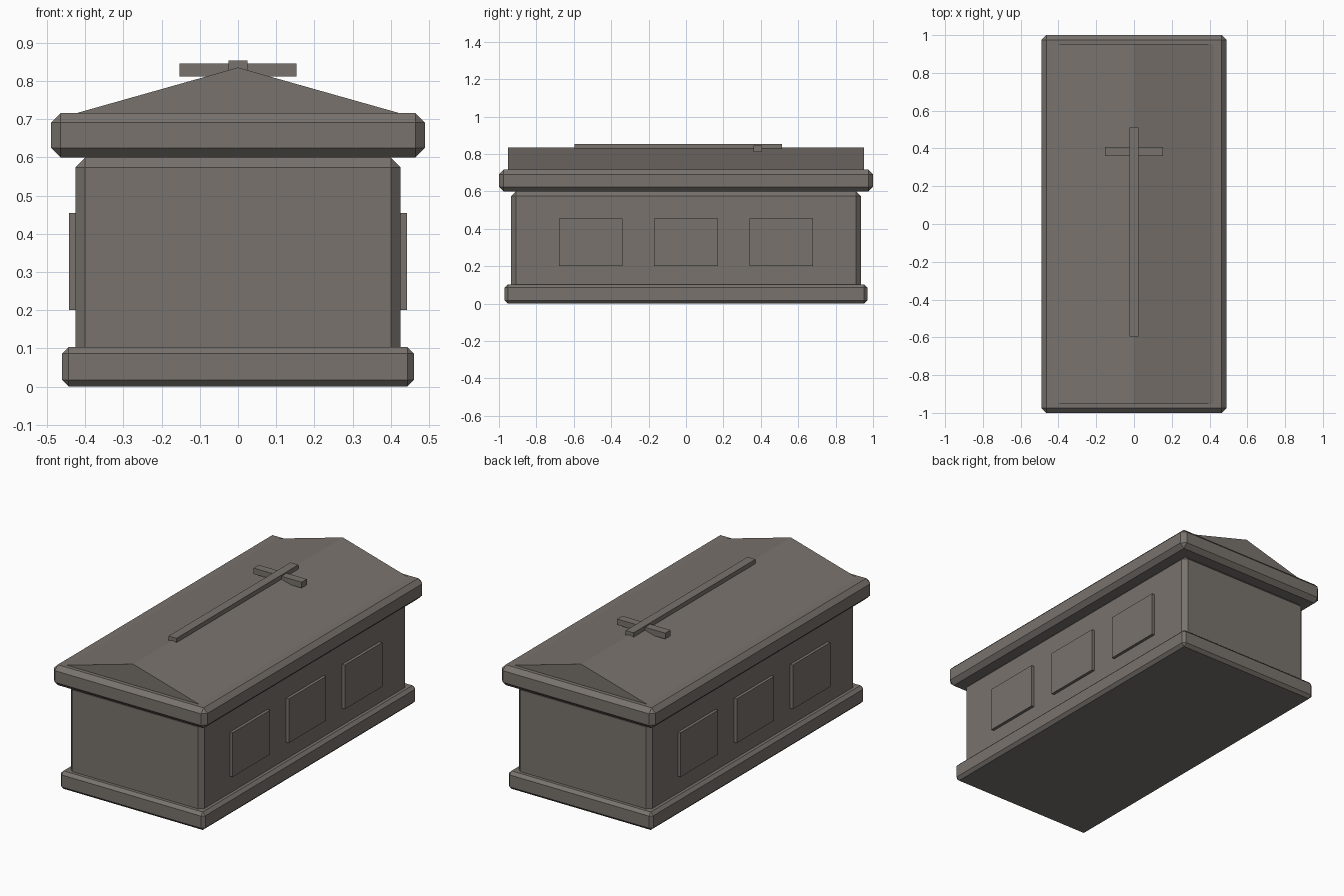
import bpy
import bmesh

if "Cube" in bpy.data.objects:
    bpy.data.objects.remove(bpy.data.objects["Cube"], do_unlink=True)

# Weathered stone, shared by every part
stone = bpy.data.materials.new("weathered_stone")
stone.use_nodes = True
colour = (0.19, 0.17, 0.152, 1)
stone.diffuse_color = colour
stone.node_tree.nodes["Principled BSDF"].inputs["Base Color"].default_value = colour


def finish(name, bm):
    bmesh.ops.recalc_face_normals(bm, faces=bm.faces)
    mesh = bpy.data.meshes.new(name)
    bm.to_mesh(mesh)
    bm.free()
    mesh.materials.append(stone)
    obj = bpy.data.objects.new(name, mesh)
    bpy.context.collection.objects.link(obj)
    return obj


def block(name, low, high, chamfer=0):
    """Box between two corners, with optional chamfered edges."""
    bm = bmesh.new()
    bmesh.ops.create_cube(bm, size=1)
    for v in bm.verts:
        v.co = [(a + b) / 2 + c * (b - a) for a, b, c in zip(low, high, v.co)]
    obj = finish(name, bm)
    if chamfer:
        bevel = obj.modifiers.new("chamfer", "BEVEL")
        bevel.width = chamfer
        bevel.segments = 1
    return obj


# Stacked slabs of the tomb
block("base_plinth", (-0.46, -0.97, 0), (0.46, 0.97, 0.103), 0.017)
block("chest_body", (-0.425, -0.935, 0.075), (0.425, 0.935, 0.599), 0.025)
block("lid_slab", (-0.489, -1, 0.599), (0.489, 1, 0.716), 0.025)

# Gabled roof: triangular profile extruded along the length
bm = bmesh.new()
gable = bm.faces.new([bm.verts.new((x, -0.953, z))
                      for x, z in ((-0.425, 0.715), (0.425, 0.715), (0, 0.835))])
extruded = bmesh.ops.extrude_face_region(bm, geom=[gable], use_keep_orig=True)
for v in extruded["geom"]:
    if isinstance(v, bmesh.types.BMVert):
        v.co.y = 0.953
finish("gabled_roof", bm)

# Raised panels along both long sides
for side, sign in (("left", 1), ("right", -1)):
    for i, y in enumerate((-0.51, 0, 0.51)):
        xs = sorted((sign * 0.415, sign * 0.442))
        block(f"{side}_panel_{i + 1}", (xs[0], y - 0.17, 0.2), (xs[1], y + 0.17, 0.454))

# Cross lying on the ridge
block("cross_shaft", (-0.025, -0.595, 0.822), (0.025, 0.512, 0.853))
block("cross_arm", (-0.153, 0.36, 0.811), (0.153, 0.407, 0.845))
